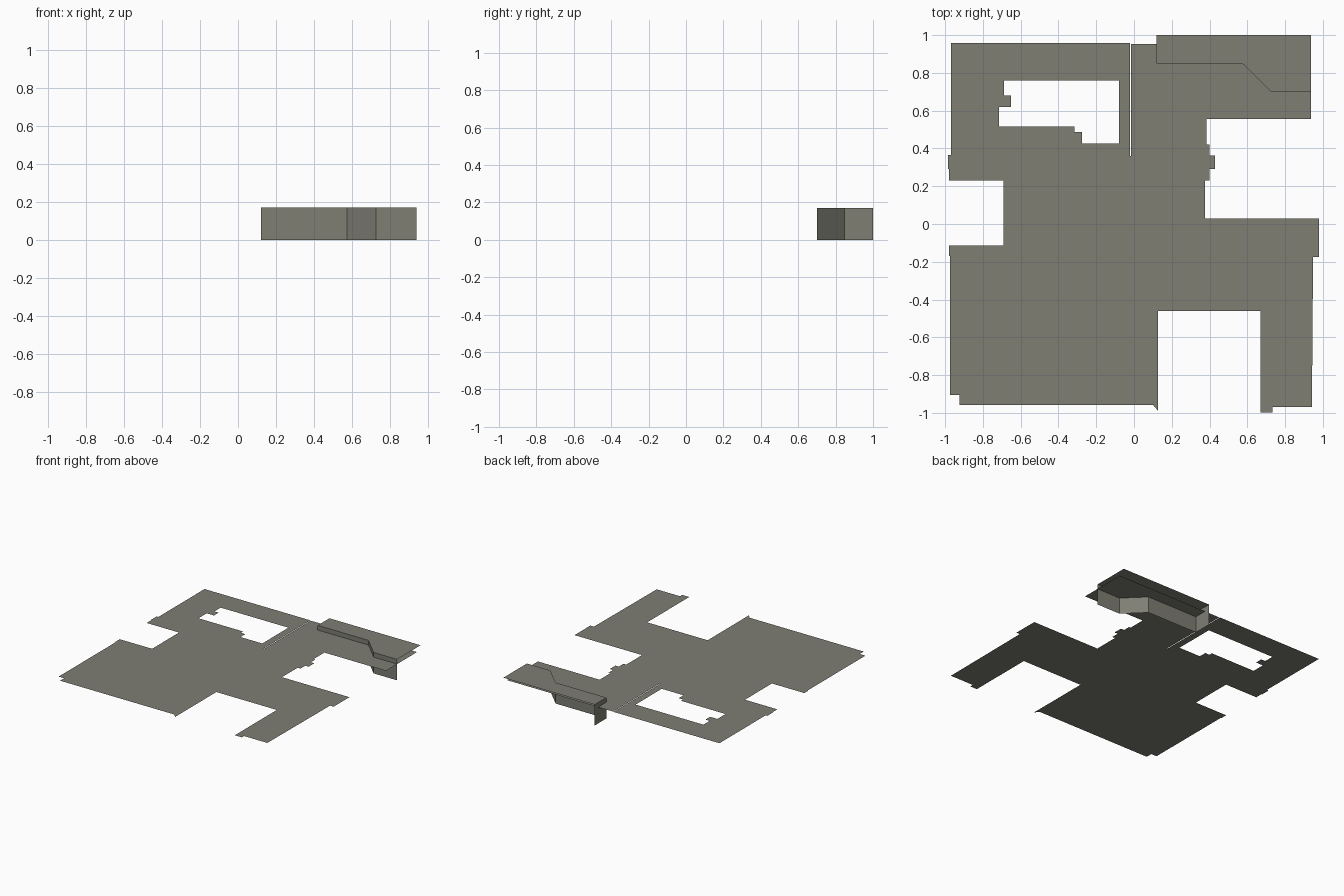
import bpy, bmesh
from mathutils import Vector
from mathutils.geometry import tessellate_polygon

if "Cube" in bpy.data.objects:
    bpy.data.objects.remove(bpy.data.objects["Cube"])

stone = bpy.data.materials.new("warm_grey_stone")
stone.diffuse_color = (0.21, 0.21, 0.175, 1)
stone.use_nodes = True
stone.node_tree.nodes["Principled BSDF"].inputs["Base Color"].default_value = stone.diffuse_color


def make_object(name, verts, faces):
    mesh = bpy.data.meshes.new(name)
    mesh.from_pydata(verts, [], faces)
    mesh.materials.append(stone)
    obj = bpy.data.objects.new(name, mesh)
    bpy.context.collection.objects.link(obj)
    return obj


def flat_sheet(name, z, *loops):
    """Zero-thickness sheet from an outline and optional holes, facing up."""
    rings = [[Vector((x, y, z)) for x, y in loop] for loop in loops]
    obj = make_object(name, [v for ring in rings for v in ring],
                      [tuple(t) for t in tessellate_polygon(rings)])
    bm = bmesh.new()
    bm.from_mesh(obj.data)
    bmesh.ops.dissolve_degenerate(bm, dist=1e-6, edges=bm.edges)
    bm.normal_update()
    bmesh.ops.reverse_faces(bm, faces=[f for f in bm.faces if f.normal.z < 0])
    # merge the triangles into larger flat faces
    bmesh.ops.join_triangles(bm, faces=bm.faces, angle_face_threshold=3.2,
                             angle_shape_threshold=3.2)
    bm.to_mesh(obj.data)
    bm.free()
    return obj


def wall_strip(name, path, z0, z1):
    """Open vertical wall following a path."""
    n = len(path)
    verts = [(x, y, z) for z in (z0, z1) for x, y in path]
    return make_object(name, verts,
                       [(i, i + 1, n + i + 1, n + i) for i in range(n - 1)])


FLOOR_Z, TOP_Z = 0.132, 0.17

# Floor sheet: room outline, with a narrow slit at the back, and a stairwell hole
floor_outline = [
    (-.97, .957), (-.97, .365), (-.985, .365), (-.985, .29), (-.98, .29),
    (-.98, .23), (-.69, .23), (-.69, -.115), (-.98, -.115), (-.98, -.17),
    (-.975, -.17), (-.975, -.905), (-.925, -.905), (-.925, -.957), (.10, -.957),
    (.128, -.99), (.128, -.46), (.67, -.46), (.67, -.998), (.733, -.998),
    (.733, -.97), (.942, -.97), (.948, -.175), (.98, -.175), (.98, .028),
    (.375, .028), (.375, .23), (.40, .23), (.40, .29), (.43, .29), (.43, .363),
    (.40, .363), (.40, .42), (.385, .42), (.385, .557), (.937, .557),
    (.937, .954), (-.016, .954), (-.016, .36), (-.021, .36), (-.021, .957)]
floor_hole = [
    (-.688, .76), (-.08, .76), (-.08, .425), (-.275, .425), (-.275, .487),
    (-.315, .487), (-.315, .515), (-.715, .515), (-.715, .62), (-.65, .62),
    (-.65, .68), (-.688, .68)]
flat_sheet("floor_sheet", FLOOR_Z, floor_outline, floor_hole)

# Raised corner platform: top plate plus walls on the left and stepped front
step_path = [(.12, 1), (.12, .85), (.574, .85), (.726, .70), (.937, .70)]
flat_sheet("platform_top", TOP_Z, step_path + [(.937, 1)])
wall_strip("platform_wall", step_path, 0, TOP_Z)
